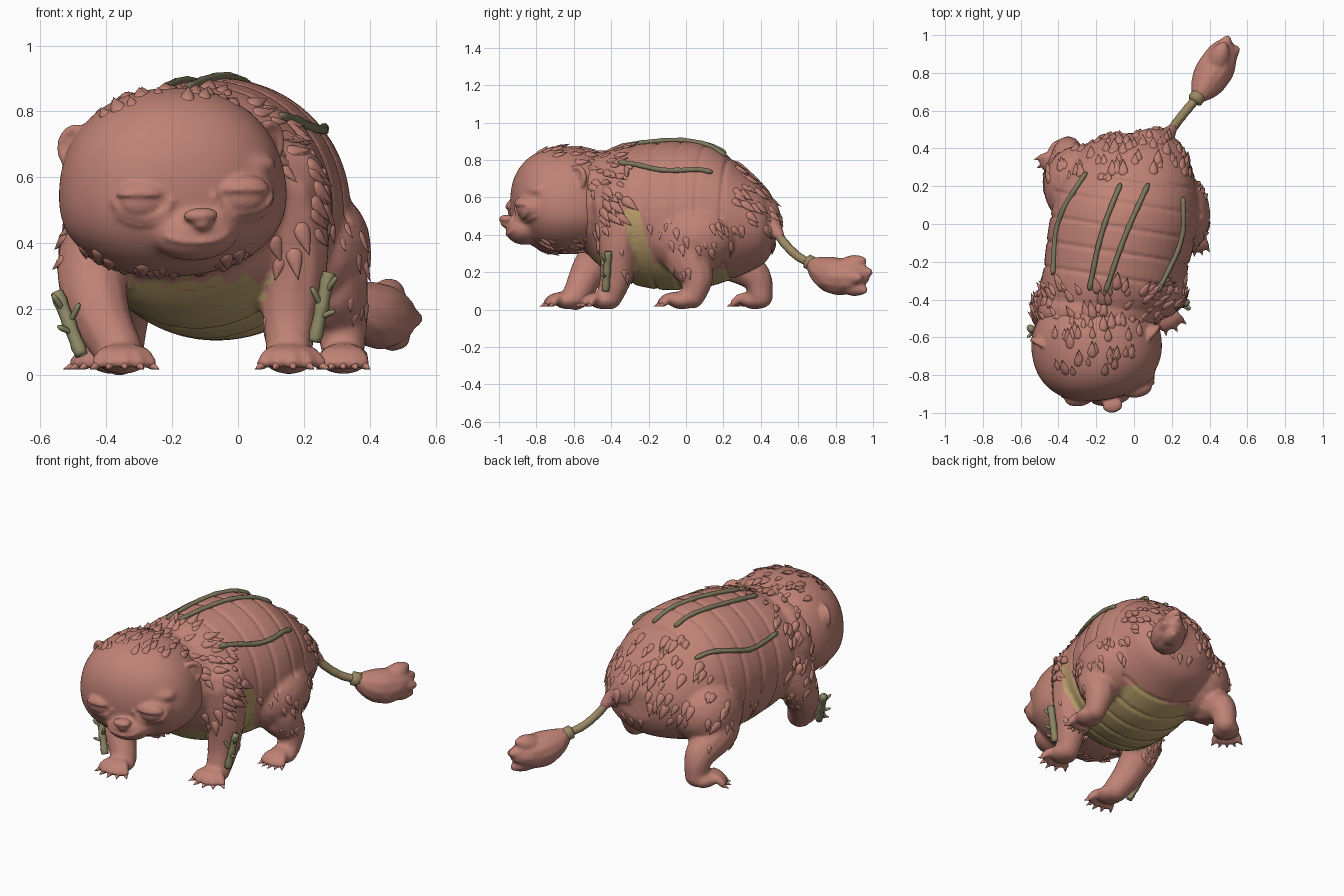
import bpy, bmesh, math, random
from mathutils import Vector, Matrix, Euler
from mathutils.bvhtree import BVHTree

if "Cube" in bpy.data.objects:
    bpy.data.objects.remove(bpy.data.objects["Cube"])

random.seed(4)
V = Vector

def material(name, color):
    m = bpy.data.materials.new(name)
    m.diffuse_color = (*color, 1)
    m.use_nodes = True
    m.node_tree.nodes["Principled BSDF"].inputs["Base Color"].default_value = m.diffuse_color
    return m

PINK = material("dusty_pink", (0.53, 0.225, 0.18))
TAN = material("belly_tan", (0.50, 0.355, 0.15))
GREEN = material("twig_green", (0.205, 0.185, 0.108))
LIGHT = material("light_twig_green", (0.26, 0.245, 0.13))
STEM = material("tail_olive", (0.33, 0.25, 0.13))

def add(name, mesh, *mats):
    ob = bpy.data.objects.new(name, mesh)
    mesh.materials.clear()
    for m in mats:
        mesh.materials.append(m)
    mesh.shade_smooth()
    bpy.context.collection.objects.link(ob)
    return ob

def finish(name, bm, *mats):
    me = bpy.data.meshes.new(name)
    bmesh.ops.recalc_face_normals(bm, faces=bm.faces)
    bm.to_mesh(me)
    bm.free()
    return add(name, me, *mats)

def blend(name, bm, voxel, smooth, *mats):
    """Fuse overlapping volumes into one smooth skin."""
    ob = finish("volume", bm)
    mod = ob.modifiers.new("fuse", 'REMESH')
    mod.mode, mod.voxel_size = 'VOXEL', voxel
    mod = ob.modifiers.new("soften", 'SMOOTH')
    mod.iterations, mod.factor = smooth, 0.5
    me = bpy.data.meshes.new_from_object(ob.evaluated_get(bpy.context.evaluated_depsgraph_get()))
    bpy.data.objects.remove(ob)
    return add(name, me, *mats)

def tree(ob):
    return BVHTree.FromPolygons([v.co for v in ob.data.vertices], [p.vertices[:] for p in ob.data.polygons])

def spline(pts, t):
    """Smooth interpolation through tuples, t in 0..1."""
    n = len(pts) - 1
    i = min(int(t * n), n - 1)
    f = t * n - i
    a, b, c, d = (pts[max(0, min(n, k))] for k in (i - 1, i, i + 1, i + 2))
    return [0.5 * (2*q + (r-p)*f + (2*p-5*q+4*r-s)*f*f + (3*q-p-3*r+s)*f**3)
            for p, q, r, s in zip(a, b, c, d)]

def unit_sphere(sub):
    b = bmesh.new()
    bmesh.ops.create_icosphere(b, subdivisions=sub, radius=1)
    b.verts.index_update()
    data = [v.co.copy() for v in b.verts], [[v.index for v in f.verts] for f in b.faces]
    b.free()
    return data

SPHERE = {s: unit_sphere(s) for s in (2, 3, 4, 5)}

def ball(bm, loc, size, rot=(0, 0, 0), sub=3):
    mat = Matrix.LocRotScale(V(loc), Euler(rot), V(size))
    verts = [bm.verts.new(mat @ c) for c in SPHERE[sub][0]]
    for f in SPHERE[sub][1]:
        bm.faces.new([verts[i] for i in f])
    return verts

def limb(bm, pts, n=20):
    for i in range(n + 1):
        x, y, z, r = spline(pts, i / n)
        ball(bm, (x, y, z), (r, r, r), sub=2)

def tube(bm, pts, radius, n=16, taper=True, knots=0.0):
    """Round rod along a path with tapered ends and optional knots."""
    path = [V(spline(pts, i / n)) for i in range(n + 1)]
    prev = None
    for i, p in enumerate(path):
        d = (path[min(i + 1, n)] - path[max(i - 1, 0)]).normalized()
        side = d.cross(V((0.31, 0.2, 0.93))).normalized()
        up = side.cross(d)
        r = radius * (0.55 if taper and i in (0, n) else 1) * (1 + (knots if i % 4 == 2 else 0))
        ring = [bm.verts.new(p + r * (side * math.cos(a * math.pi / 4) + up * math.sin(a * math.pi / 4)))
                for a in range(8)]
        if prev:
            for k in range(8):
                bm.faces.new((prev[k], prev[k-1], ring[k-1], ring[k]))
        if i in (0, n):
            bm.faces.new(ring)
        prev = ring

def lock(bm, p, normal, axis, length, width, flat=0.6):
    """Teardrop lock of fur, thick at the root and pointed at the tip."""
    z = axis.normalized()
    x = normal.cross(z).normalized()
    y = z.cross(x)
    for v in ball(bm, (0, 0, 0), (1, 1, 1), sub=2):
        w = width * (1.15 - v.co.z) * 0.8
        v.co = p + x * v.co.x * w + y * v.co.y * w * flat + z * (v.co.z + 0.3) * length * 0.6

# ---- torso: elliptical sections (y, centre x, centre z, half width, half height)
SECT = [(-0.58, -0.17, 0.55, 0.20, 0.20), (-0.40, -0.13, 0.52, 0.36, 0.335),
        (-0.20, -0.09, 0.503, 0.385, 0.388), (0.0, -0.055, 0.503, 0.395, 0.398),
        (0.15, -0.04, 0.50, 0.375, 0.37), (0.30, -0.02, 0.475, 0.325, 0.29),
        (0.42, 0.0, 0.45, 0.25, 0.20), (0.48, 0.0, 0.44, 0.12, 0.09)]
RINGS = [spline(SECT, i / 42) for i in range(43)]
NEAR = {k: min(RINGS, key=lambda r: abs(r[0] - k / 100)) for k in range(-100, 101)}
skin = bmesh.new()
prev = None
for i, (y, cx, cz, rx, rz) in enumerate(RINGS):
    ring = [skin.verts.new((cx + rx * math.cos(a * math.pi / 24), y, cz + rz * math.sin(a * math.pi / 24)))
            for a in range(48)]
    if prev:
        for k in range(48):
            skin.faces.new((prev[k], prev[k-1], ring[k-1], ring[k]))
    if i in (0, 42):
        skin.faces.new(ring)
    prev = ring

def on_torso(c):
    y, cx, cz, rx, rz = NEAR[round(c.y * 100)]
    return ((c.x - cx) / rx) ** 2 + ((c.z - cz) / rz) ** 2 < 1.1

# ---- neck, thighs, legs, paws and tail root fused with the torso
ball(skin, (-0.18, -0.47, 0.56), (0.335, 0.17, 0.285))
ball(skin, (0.20, 0.05, 0.385), (0.205, 0.245, 0.20), (0.25, 0, 0))
ball(skin, (-0.28, 0.20, 0.385), (0.20, 0.22, 0.20), (0.25, 0, 0))
LEGS = [[(0.10, -0.34, 0.56, 0.18), (0.165, -0.36, 0.36, 0.115), (0.16, -0.37, 0.19, 0.09), (0.155, -0.41, 0.07, 0.072)],
        [(-0.34, -0.40, 0.52, 0.17), (-0.435, -0.45, 0.33, 0.12), (-0.42, -0.53, 0.19, 0.095), (-0.36, -0.59, 0.07, 0.075)],
        [(0.22, 0.05, 0.38, 0.18), (0.27, 0.01, 0.28, 0.13), (0.31, 0.06, 0.17, 0.088), (0.32, 0.035, 0.07, 0.066)],
        [(-0.28, 0.20, 0.38, 0.18), (-0.36, 0.22, 0.29, 0.13), (-0.35, 0.37, 0.18, 0.085), (-0.35, 0.40, 0.07, 0.066)]]
for leg in LEGS:
    limb(skin, leg)
limb(skin, [(0.08, 0.38, 0.50, 0.13), (0.16, 0.455, 0.45, 0.055), (0.20, 0.50, 0.395, 0.03)])
claws = bmesh.new()
for x, y, turn, spread in ((0.155, -0.44, 0.1, 0.42), (-0.35, -0.63, 0.05, 0.38),
                           (0.32, -0.02, 0.0, 0.28), (-0.38, 0.37, -0.75, 0.32)):
    ball(skin, (x, y, 0.05), (0.078, 0.082, 0.048))
    for k in range(-2, 3):
        a = turn + k * spread
        d = V((math.sin(a), -math.cos(a), 0))
        limb(skin, [(*(V((x, y, z)) + d * s), r) for s, z, r in
                    ((0.03, 0.065, 0.033), (0.085, 0.06, 0.026), (0.115, 0.036, 0.022))], 8)
        lock(claws, V((x, y, 0.028)) + d * 0.122, V((0, 0, 1)), d - V((0, 0, 0.35)), 0.045, 0.011, 1)
finish("claws", claws, PINK)
body = blend("body", skin, 0.0115, 5, PINK, TAN)
body_tree = tree(body)

# pressed seams across the back and belly
normals = [v.normal.copy() for v in body.data.vertices]
for v, n in zip(body.data.vertices, normals):
    c = v.co
    if -0.36 < c.y < 0.27 and on_torso(c):
        s = (c.y + 0.16 * (c.x + 0.05) + 0.36) % 0.135 - 0.0675
        v.co = c - n * 0.009 * math.exp(-(s / 0.009) ** 2)

# belly plates with a ragged front edge and a tongue rising behind the front leg
def is_belly(c):
    if c.y > 0.24 or c.z > 0.54 or not on_torso(c):
        return False
    low = 0.29 + 0.015 * math.sin(c.x * 70) if c.y < -0.3 else 0.25 if c.y < 0 else 0.215
    h = 0.53 - c.z
    return c.z < low or (c.x > 0 and h > 0 and abs(c.y + 0.29 - h * 0.2) < 0.035 + h * 0.1)

for p in body.data.polygons:
    p.material_index = int(is_belly(p.center))

# ---- head
HEAD = V((-0.2, -0.645, 0.585))
TURN = Euler((0, -0.05, 0.17))
hb = bmesh.new()
for v in ball(hb, (0, 0, 0), (1, 1, 1), sub=5):
    k = sum(abs(q) ** 2.25 for q in v.co) ** (-1 / 2.25)
    wide = 1 - 0.10 * max(-0.45, v.co.z)
    q = V((v.co.x * 0.343 * wide, v.co.y * 0.29, v.co.z * 0.287)) * k
    q.rotate(TURN)
    v.co = HEAD + q
ball(hb, (-0.13, -0.865, 0.43), (0.135, 0.10, 0.085), TURN)      # muzzle
for x, y, z in ((-0.285, -0.865, 0.53), (0.01, -0.82, 0.545)):
    ball(hb, (x, y, z), (0.105, 0.075, 0.08), TURN)              # eye mounds
    ball(hb, (x, y + 0.02, z + 0.09), (0.11, 0.06, 0.04), TURN)  # brows
base = blend("head_base", hb, 0.0115, 12, PINK)
head_tree = tree(base)

def face_at(x, z):
    hit = head_tree.ray_cast(V((x, -2, z)), V((0, 1, 0)))[0]
    return hit if hit else V((x, -0.7, z))

fb = bmesh.new()
fb.from_mesh(base.data)
bpy.data.objects.remove(base)
# sleepy eyes: ball, heavy upper lid, pouch folds
for x, z in ((-0.288, 0.535), (0.014, 0.55)):
    ball(fb, face_at(x, z - 0.008) + V((0, 0.022, 0)), (0.070, 0.036, 0.048), TURN, 4)
    for v in ball(fb, face_at(x, z) + V((0, 0.022, 0.004)), (0.084, 0.050, 0.054), TURN, 4):
        v.co.z = max(v.co.z, z + 0.01 + (v.co.z - z - 0.01) * 0.1)
    for w, h, a0, a1, r in ((0.088, 0.058, 175, 365, 0.011), (0.105, 0.078, 215, 325, 0.008)):
        arc = [math.radians(a0 + (a1 - a0) * i / 8) for i in range(9)]
        tube(fb, [tuple(face_at(x + w * math.cos(a), z + h * math.sin(a))) for a in arc], r)
# nose and mouth
ball(fb, (-0.113, -0.960, 0.484), (0.054, 0.040, 0.024), TURN)
ball(fb, (-0.111, -0.955, 0.462), (0.032, 0.038, 0.026), TURN)
tube(fb, [tuple(face_at(x, z)) for x, z in
          ((-0.225, 0.422), (-0.18, 0.408), (-0.11, 0.404), (-0.06, 0.412), (-0.025, 0.435))], 0.009)
# round cupped ears
for loc, yaw in (((-0.485, -0.625, 0.69), -0.5), ((0.085, -0.575, 0.705), 0.9)):
    m = Matrix.LocRotScale(V(loc), Euler((0, 0, yaw)), V((1, 1, 1)))
    ball(fb, loc, (0.055, 0.024, 0.062), (0, 0, yaw))
    tube(fb, [tuple(m @ V((0.050 * math.cos(a), -0.014, 0.056 * math.sin(a))))
              for a in [math.pi * 2 * i / 12 for i in range(13)]], 0.016, 24, False)
head = blend("head", fb, 0.0085, 3, PINK)

# ---- fur locks scattered by region: rule, flow direction, count, length, width
def scatter(name, ob, rule, flow, count, length, width, lift=0.22):
    bm = bmesh.new()
    faces = [(p.center.copy(), p.normal.copy()) for p in ob.data.polygons if p.material_index == 0 and rule(p.center)]
    for c, n in random.sample(faces, min(count, len(faces))):
        f = flow(c)
        f = (f - n * f.dot(n)).normalized() + n * lift
        k = random.uniform(0.7, 1.2)
        lock(bm, c - n * 0.004, n, f, length * k, width * k)
    finish(name, bm, PINK)

back = lambda c: V((0, 0.7, -0.6))
down = lambda c: V((0, 0.25, -1))
away = lambda c: V((c.x - HEAD.x, 0.45, c.z - HEAD.z))
scatter("rump_fur", body, lambda c: c.y > 0.24 and c.z > 0.33, back, 85, 0.075, 0.021)
scatter("shoulder_fur", body, lambda c: -0.5 < c.y < -0.31 and c.z > 0.32, back, 85, 0.08, 0.021)
scatter("thigh_fur", body, lambda c: -0.2 < c.y < 0.4 and 0.16 < c.z < 0.48 and abs(c.x + 0.04) > 0.32, down, 45, 0.055, 0.015)
scatter("foreleg_fur", body, lambda c: -0.4 < c.y < -0.25 and 0.12 < c.z < 0.32 and not on_torso(c), down, 18, 0.05, 0.014)
scatter("ruff_fur", head, lambda c: -0.52 < c.y < -0.38, away, 95, 0.085, 0.023)
scatter("crown_fur", head, lambda c: c.z > 0.79 and c.y > -0.8, lambda c: V((0, 1, 0.1)), 45, 0.07, 0.019, 0.28)
scatter("jaw_fur", head, lambda c: c.z < 0.38 and -0.78 < c.y < -0.5, lambda c: V((c.x + 0.2, 0.6, -0.8)), 50, 0.065, 0.018, 0.28)

# ---- twigs lying along the back (plan start, middle, end)
back_twigs = bmesh.new()
for a, b, c in (((-0.25, 0.27), (-0.395, 0.02), (-0.425, -0.27)), ((-0.07, 0.21), (-0.17, -0.05), (-0.235, -0.35)),
                ((0.075, 0.21), (-0.05, -0.07), (-0.15, -0.36)), ((0.255, 0.14), (0.245, -0.09), (0.12, -0.36))):
    rays = [body_tree.ray_cast(V((*spline([a, b, c], i / 5), 2)), V((0, 0, -1))) for i in range(6)]
    tube(back_twigs, [tuple(r[0] + r[1] * 0.005) for r in rays if r[0]], 0.0135, 24, True, 0.15)
finish("back_twigs", back_twigs, GREEN)

# twigs strapped to the front legs, with short side shoots
leg_twigs = bmesh.new()
for top, low, s in (((0.277, -0.415, 0.31), (0.232, -0.43, 0.10), 1), ((-0.55, -0.55, 0.25), (-0.475, -0.61, 0.06), -1)):
    t, l = V(top), V(low)
    tube(leg_twigs, [top, tuple((t + l) / 2), low], 0.02, 12, False, 0.15)
    for f, dx, dz in ((0.3, 0.035, 0.05), (0.5, -0.03, 0.06), (0.65, 0.045, 0.02)):
        p = t.lerp(l, f)
        tube(leg_twigs, [tuple(p), tuple(p + V((s * dx, -0.03, dz)))], 0.009, 4)
finish("leg_twigs", leg_twigs, LIGHT)

# ---- tail stem with collar, and bushy tip
tail = bmesh.new()
tube(tail, [(0.185, 0.48, 0.42), (0.225, 0.535, 0.345), (0.28, 0.605, 0.28), (0.345, 0.68, 0.243)], 0.024, 20, False, 0.06)
tube(tail, [(0.315, 0.645, 0.26), (0.35, 0.69, 0.238)], 0.042, 4)
finish("tail_stem", tail, STEM)
tip = bmesh.new()
limb(tip, [(0.345, 0.68, 0.24, 0.04), (0.38, 0.735, 0.205, 0.08), (0.42, 0.80, 0.18, 0.102), (0.455, 0.87, 0.175, 0.09), (0.48, 0.93, 0.18, 0.055)])
for x, y, z in ((0.475, 0.945, 0.262), (0.50, 0.95, 0.105), (0.54, 0.925, 0.17), (0.495, 0.978, 0.20), (0.43, 0.92, 0.20)):
    limb(tip, [(0.425, 0.80, 0.18, 0.07), ((0.43 + x) / 2, (0.83 + y) / 2, (0.18 + 2 * z) / 3, 0.058), (x, y, z, 0.022)], 14)
blend("tail_tuft", tip, 0.009, 4, PINK)
